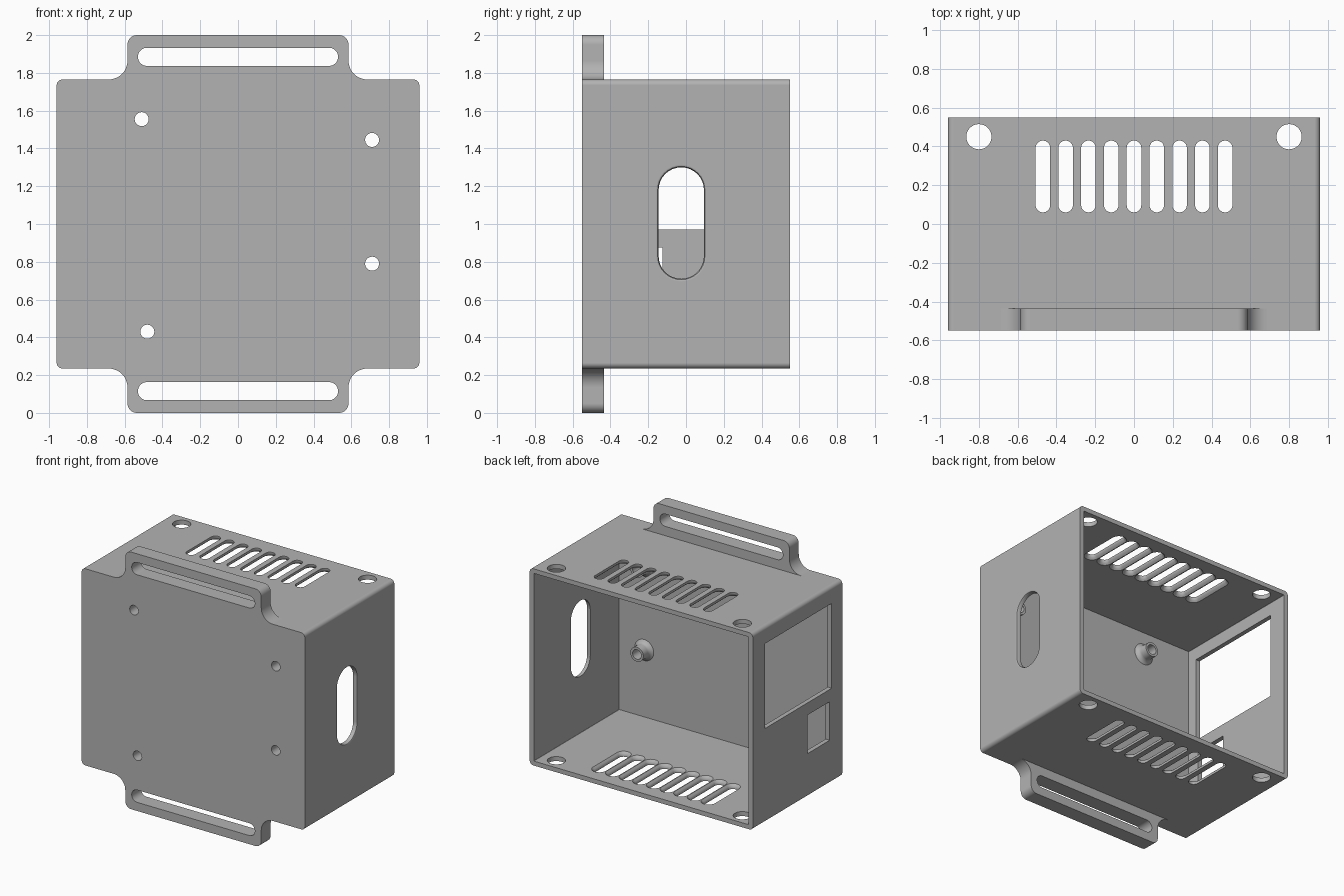
import bpy, bmesh
from math import sin, cos, pi, radians

if "Cube" in bpy.data.objects:
    bpy.data.objects.remove(bpy.data.objects["Cube"])

grey = bpy.data.materials.new("plain grey")
grey.use_nodes = True
GREY = (0.45, 0.45, 0.45, 1)
grey.diffuse_color = GREY
grey.node_tree.nodes["Principled BSDF"].inputs["Base Color"].default_value = GREY

# Maps outline (u, v) and depth w to space for each extrusion axis
AXES = {"X": lambda u, v, w: (w, u, v),
        "Y": lambda u, v, w: (u, w, v),
        "Z": lambda u, v, w: (u, v, w)}


def arc(cu, cv, r, a0, a1, n=8):
    steps = [radians(a0 + (a1 - a0) * i / n) for i in range(n + 1)]
    return [(cu + r * cos(a), cv + r * sin(a)) for a in steps]


def rounded(cu, cv, w, h, r):
    """Rounded rectangle outline; a slot or circle when r is half the width."""
    a, b = w / 2 - r, h / 2 - r
    return (arc(cu + a, cv + b, r, 0, 90) + arc(cu - a, cv + b, r, 90, 180)
            + arc(cu - a, cv - b, r, 180, 270) + arc(cu + a, cv - b, r, 270, 360))


def loft(bm, axis, sections):
    """Solid through a list of (outline, depth) sections."""
    part = bmesh.new()
    rings = [[part.verts.new(AXES[axis](u, v, w)) for u, v in pts] for pts, w in sections]
    n = len(rings[0])
    for a, b in zip(rings, rings[1:]):
        for i in range(n):
            j = (i + 1) % n
            part.faces.new((a[i], a[j], b[j], b[i]))
    part.faces.new(rings[0])
    part.faces.new(rings[-1])
    bmesh.ops.remove_doubles(part, verts=part.verts, dist=1e-5)
    bmesh.ops.recalc_face_normals(part, faces=part.faces)
    tmp = bpy.data.meshes.new("tmp")
    part.to_mesh(tmp)
    part.free()
    bm.from_mesh(tmp)
    bpy.data.meshes.remove(tmp)


def prism(bm, axis, pts, w0, w1):
    loft(bm, axis, [(pts, w0), (pts, w1)])


def to_object(name, bm):
    mesh = bpy.data.meshes.new(name)
    bm.to_mesh(mesh)
    bm.free()
    mesh.materials.append(grey)
    ob = bpy.data.objects.new(name, mesh)
    bpy.context.collection.objects.link(ob)
    return ob


def activate(ob):
    bpy.ops.object.select_all(action="DESELECT")
    ob.select_set(True)
    bpy.context.view_layer.objects.active = ob


def cut(ob, bm):
    cutter = to_object("cutter", bm)
    cutter.hide_render = True
    mod = ob.modifiers.new("cut", "BOOLEAN")
    mod.operation, mod.solver, mod.object = "DIFFERENCE", "EXACT", cutter
    activate(ob)
    bpy.ops.object.modifier_apply(modifier=mod.name)
    bpy.data.objects.remove(cutter)


def finish(ob):
    activate(ob)
    bpy.ops.object.shade_smooth_by_angle(angle=radians(32))
    ob.modifiers.new("even shading", "WEIGHTED_NORMAL").keep_sharp = True


# Main dimensions
HX, FRONT, BACK = 0.96, -0.55, 0.55
LOW, HIGH, WALL, FLOOR_Y = 0.235, 1.765, 0.035, -0.5
STANDOFFS = [(-0.51, 1.555), (0.71, 1.445), (0.71, 0.79), (-0.48, 0.43)]
HOLE = 0.037

# Enclosure: rounded tube hollowed from the back
bm = bmesh.new()
prism(bm, "Y", rounded(0, 1, 2 * HX, HIGH - LOW, 0.03), FRONT, BACK)
case = to_object("enclosure", bm)
bm = bmesh.new()
prism(bm, "Y", rounded(0, 1, 2 * (HX - WALL), HIGH - LOW - 2 * WALL, 0.004), FLOOR_Y, 0.7)
cut(case, bm)

# Openings through the walls
bm = bmesh.new()
for x, z in STANDOFFS:
    prism(bm, "Y", rounded(x, z, 2 * HOLE, 2 * HOLE, HOLE), FRONT - 0.1, FLOOR_Y + 0.05)
for side in (1, -1):
    outer = HIGH if side > 0 else LOW
    for i in range(9):
        x = (i - 4) * 0.1175

        def slot(grow):
            w = 0.075 + 2 * grow
            return rounded(x, 0.245, w, 0.37 + 2 * grow, w / 2)
        # Vent slots flare towards the inside
        depths = [(0, -0.05), (0, 0.012), (0.006, 0.024), (0.018, WALL), (0.018, 0.06)]
        loft(bm, "Z", [(slot(g), outer - side * d) for g, d in depths])
    for x in (-0.8, 0.8):
        prism(bm, "Z", rounded(x, 0.45, 0.13, 0.13, 0.065), outer - side * 0.08, outer + side * 0.05)


def cable_slot(grow):
    w = 0.24 + 2 * grow
    return rounded(-0.025, 1.005, w, 0.59 + 2 * grow, w / 2)


# Cable slot on the left wall, eased on the outside
loft(bm, "X", [(cable_slot(g), HX + d) for g, d in
               ((0, -0.1), (0, -0.015), (0.005, -0.005), (0.015, 0), (0.015, 0.05))])
# Large and small windows on the opposite wall
prism(bm, "X", rounded(-0.01, 1.3, 0.82, 0.66, 0.002), -HX - 0.1, -HX + 0.1)
prism(bm, "X", rounded(-0.26, 0.725, 0.27, 0.3, 0.002), -HX - 0.1, -HX + 0.1)
cut(case, bm)
finish(case)

# Strap tabs above and below, with blended shoulders and a long slot
half = ([(0.685, 1.75)] + arc(0.685, 1.865, 0.1, 270, 180, 10) + arc(0.535, 1.95, 0.05, 0, 90))
outline = half + [(-x, z) for x, z in reversed(half)]
for name, flip in (("upper_strap_tab", False), ("lower_strap_tab", True)):
    place = (lambda z: 2 - z) if flip else (lambda z: z)
    bm = bmesh.new()
    prism(bm, "Y", [(x, place(z)) for x, z in outline], FRONT, -0.435)
    tab = to_object(name, bm)
    bm = bmesh.new()
    prism(bm, "Y", rounded(0, place(1.885), 1.06, 0.096, 0.048), FRONT - 0.1, -0.3)
    cut(tab, bm)
    finish(tab)

# Hollow standoffs with a flared foot
profile = [(HOLE, -0.502), (0.085, -0.502), (0.07, -0.492), (0.06, -0.48),
           (0.056, -0.465), (0.056, -0.41), (HOLE, -0.41)]
for k, (x, z) in enumerate(STANDOFFS):
    bm = bmesh.new()
    n = 32
    rings = [[bm.verts.new((x + r * cos(2 * pi * i / n), y, z + r * sin(2 * pi * i / n)))
              for i in range(n)] for r, y in profile]
    for a, b in zip(rings, rings[1:] + rings[:1]):
        for i in range(n):
            j = (i + 1) % n
            bm.faces.new((a[i], a[j], b[j], b[i]))
    bmesh.ops.recalc_face_normals(bm, faces=bm.faces)
    finish(to_object(f"standoff_{k + 1}", bm))
